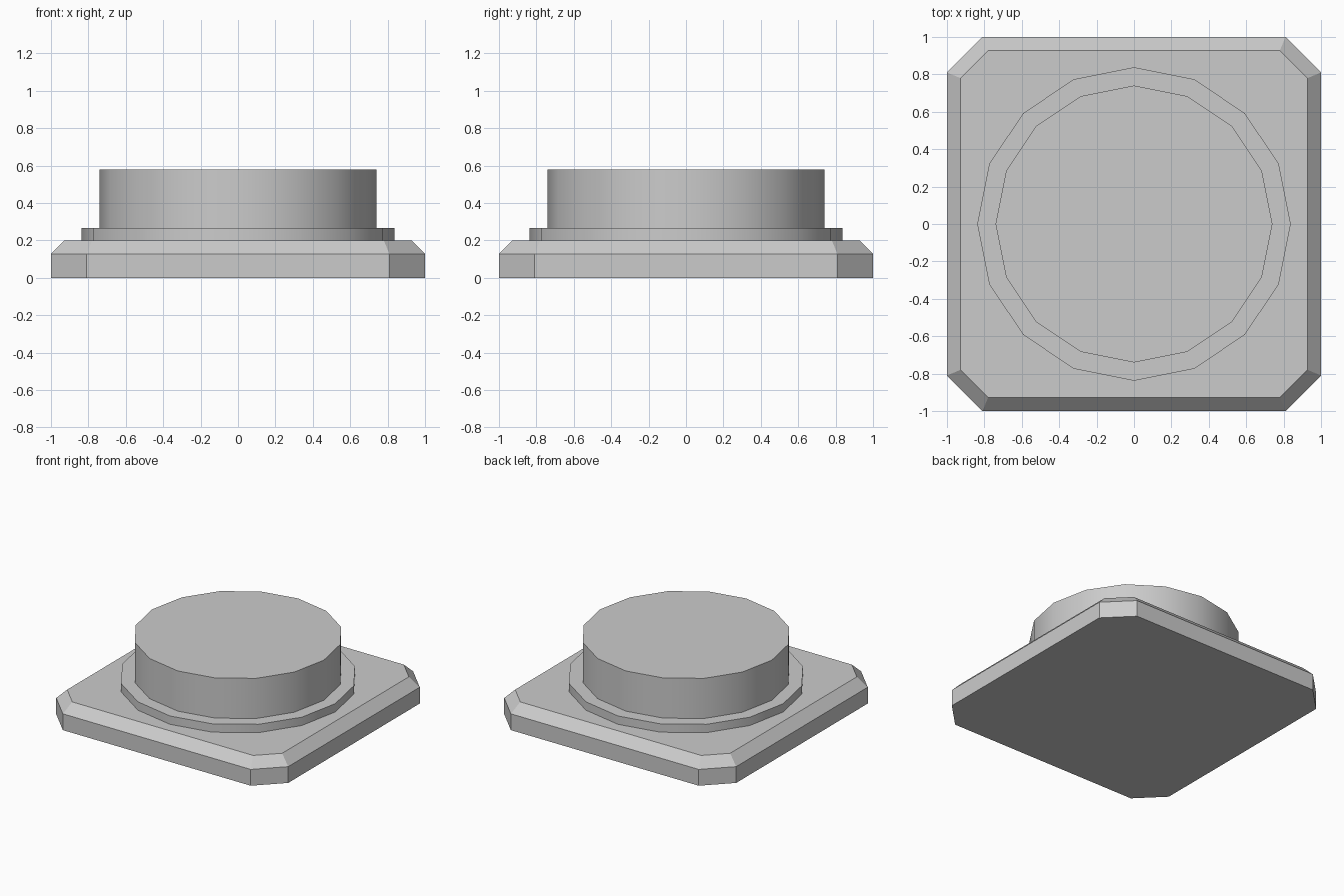
import bpy
import bmesh
from math import radians

cube = bpy.data.objects.get("Cube")
if cube:
    bpy.data.objects.remove(cube, do_unlink=True)

grey = bpy.data.materials.new("plain_grey")
grey.use_nodes = True
colour = (0.6, 0.6, 0.6, 1)
grey.diffuse_color = colour
grey.node_tree.nodes["Principled BSDF"].inputs["Base Color"].default_value = colour


def finish(obj):
    """Give the part its material, smooth rounds and sharp edges."""
    obj.data.materials.append(grey)
    bpy.ops.object.select_all(action='DESELECT')
    obj.select_set(True)
    bpy.context.view_layer.objects.active = obj
    bpy.ops.object.shade_smooth_by_angle(angle=radians(30))


def disc(name, radius, bottom, top):
    """Sixteen-sided upright cylinder between two heights."""
    bpy.ops.mesh.primitive_cylinder_add(
        vertices=16, radius=radius, depth=top - bottom,
        location=(0, 0, (bottom + top) / 2))
    obj = bpy.context.object
    obj.name = name
    finish(obj)


# Square base plate with cut corners and a sloped top rim
base_height, corner_cut, rim = 0.2, 0.19, 0.073
bm = bmesh.new()
bmesh.ops.create_cube(bm, size=2)
for v in bm.verts:
    v.co.z = base_height if v.co.z > 0 else 0
uprights = [e for e in bm.edges
            if abs(e.verts[0].co.z - e.verts[1].co.z) > 0.1]
bmesh.ops.bevel(bm, geom=uprights, offset=corner_cut, segments=1,
                affect='EDGES', profile=0.5)
top_edges = [e for e in bm.edges
             if all(v.co.z > base_height - 0.01 for v in e.verts)]
bmesh.ops.bevel(bm, geom=top_edges, offset=rim, segments=1,
                affect='EDGES', profile=0.5)
bmesh.ops.recalc_face_normals(bm, faces=bm.faces)
mesh = bpy.data.meshes.new("base_plate")
bm.to_mesh(mesh)
bm.free()
base = bpy.data.objects.new("base_plate", mesh)
bpy.context.collection.objects.link(base)
finish(base)

# Low collar and the raised drum on top of it
disc("collar", 0.838, base_height, 0.265)
disc("drum", 0.74, 0.265, 0.578)
